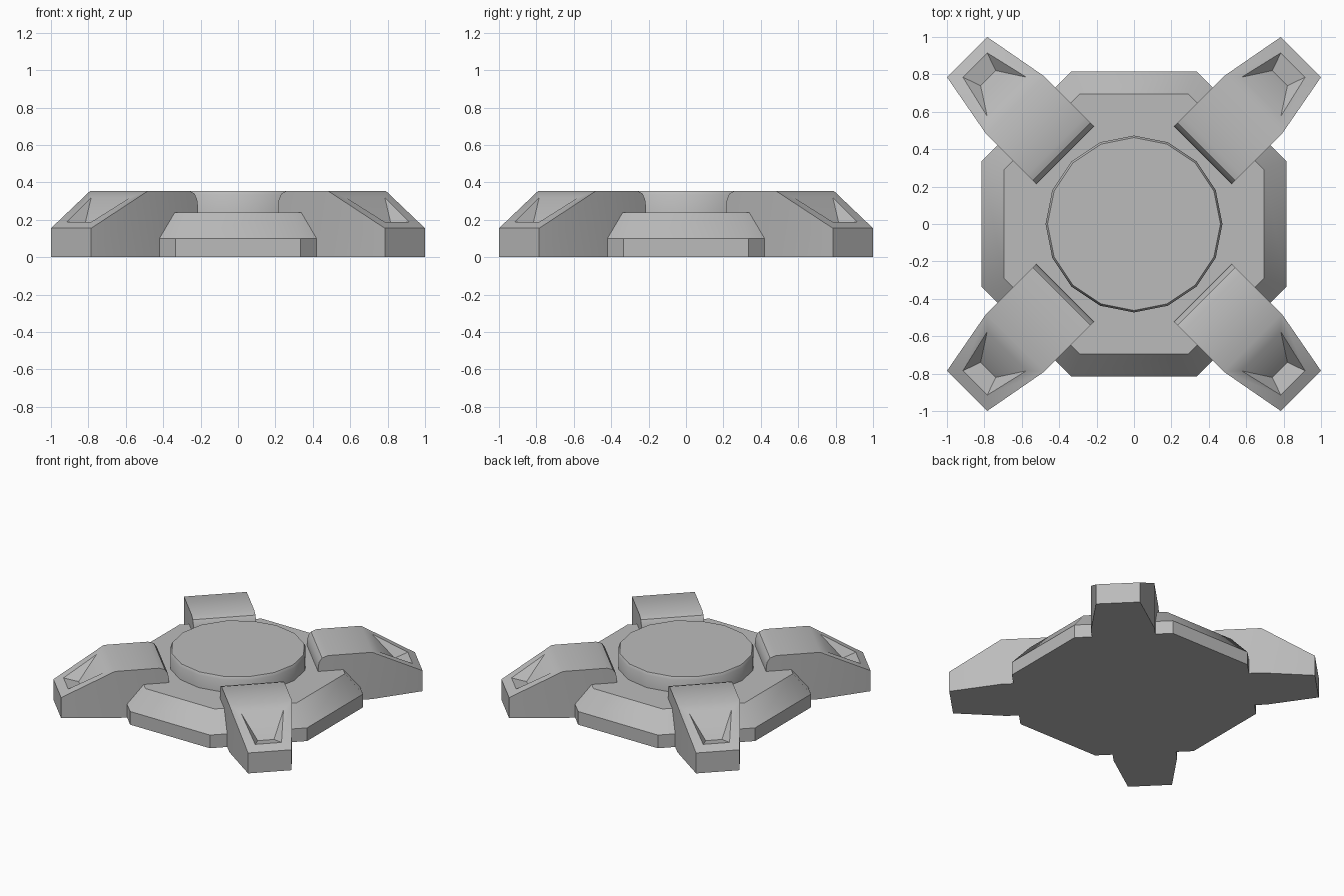
import bpy, bmesh
from math import radians, cos, sin, pi
from mathutils import Matrix

cube = bpy.data.objects.get("Cube")
if cube:
    bpy.data.objects.remove(cube, do_unlink=True)

grey = bpy.data.materials.new("plain_grey")
grey.use_nodes = True
colour = (0.5, 0.5, 0.5, 1)
grey.diffuse_color = colour
grey.node_tree.nodes["Principled BSDF"].inputs["Base Color"].default_value = colour


def finish(bm, name, angle):
    """Turn a bmesh into a smooth-by-angle object."""
    bmesh.ops.recalc_face_normals(bm, faces=bm.faces[:])
    mesh = bpy.data.meshes.new(name)
    bm.to_mesh(mesh)
    bm.free()
    mesh.materials.append(grey)
    obj = bpy.data.objects.new(name, mesh)
    bpy.context.collection.objects.link(obj)
    bpy.ops.object.select_all(action='DESELECT')
    obj.select_set(True)
    bpy.context.view_layer.objects.active = obj
    bpy.ops.object.shade_smooth_by_angle(angle=radians(angle))
    return obj


def loft(name, rings, angle):
    """Skin a stack of equal-count rings and cap both ends."""
    bm = bmesh.new()
    loops = [[bm.verts.new(p) for p in ring] for ring in rings]
    n = len(loops[0])
    for low, high in zip(loops, loops[1:]):
        for i in range(n):
            j = (i + 1) % n
            bm.faces.new((low[i], low[j], high[j], high[i]))
    bm.faces.new(loops[0])
    bm.faces.new(loops[-1])
    return finish(bm, name, angle)


def octagon(half, corner, z):
    quarter = [(half, -corner), (half, corner)]
    points = []
    for _ in range(4):
        points += [(x, y, z) for x, y in quarter]
        quarter = [(-y, x) for x, y in quarter]
    return points


def circle(radius, z, sides=16):
    return [(radius * cos(2 * pi * i / sides), radius * sin(2 * pi * i / sides), z)
            for i in range(sides)]


# Chamfered base plate and the raised round pad
loft("base_plate", [octagon(0.815, 0.335, 0), octagon(0.815, 0.335, 0.1),
                    octagon(0.695, 0.29, 0.24)], 36)
loft("centre_pad", [circle(0.473, 0.2), circle(0.473, 0.335), circle(0.462, 0.355)], 30)


def arm(name, turn):
    """Tapered arm along +x with a recess in its sloping end, then turned."""
    bm = bmesh.new()

    def pair(x, z, half):
        return [bm.verts.new((x, s * half, z)) for s in (-1, 1)]

    wide, narrow = 0.219, 0.152
    body = [pair(x, z, wide) for x, z in
            ((0.898, 0), (0.52, 0), (0.52, 0.26), (0.528, 0.31),
             (0.548, 0.34), (0.59, 0.355), (0.898, 0.355))]
    tip_top, tip_low = pair(1.262, 0.155, narrow), pair(1.262, 0, narrow)

    def strip(a, b):
        bm.faces.new((a[0], a[1], b[1], b[0]))

    for a, b in zip(body, body[1:]):
        strip(a, b)
    strip(tip_top, tip_low)
    strip(tip_low, body[0])
    for s in (0, 1):
        bm.faces.new([p[s] for p in body])
        bm.faces.new((body[-1][s], tip_top[s], tip_low[s], body[0][s]))

    # Recess: rim on the slope, steep back face, floor and side walls
    rim_top, rim_low = pair(0.962, 0.32, 0.148), pair(1.202, 0.188, 0.092)
    deep = pair(1.103, 0.168, 0.057)
    strip(body[-1], rim_top)
    strip(rim_low, tip_top)
    strip(rim_top, deep)
    strip(deep, rim_low)
    for s in (0, 1):
        bm.faces.new((body[-1][s], rim_top[s], rim_low[s], tip_top[s]))
        bm.faces.new((rim_top[s], deep[s], rim_low[s]))

    bm.transform(Matrix.Rotation(radians(turn), 4, 'Z'))
    return finish(bm, name, 30)


for index, label in enumerate(("back_left", "back_right", "front_right", "front_left")):
    arm(label + "_arm", 45 + 90 * index)
